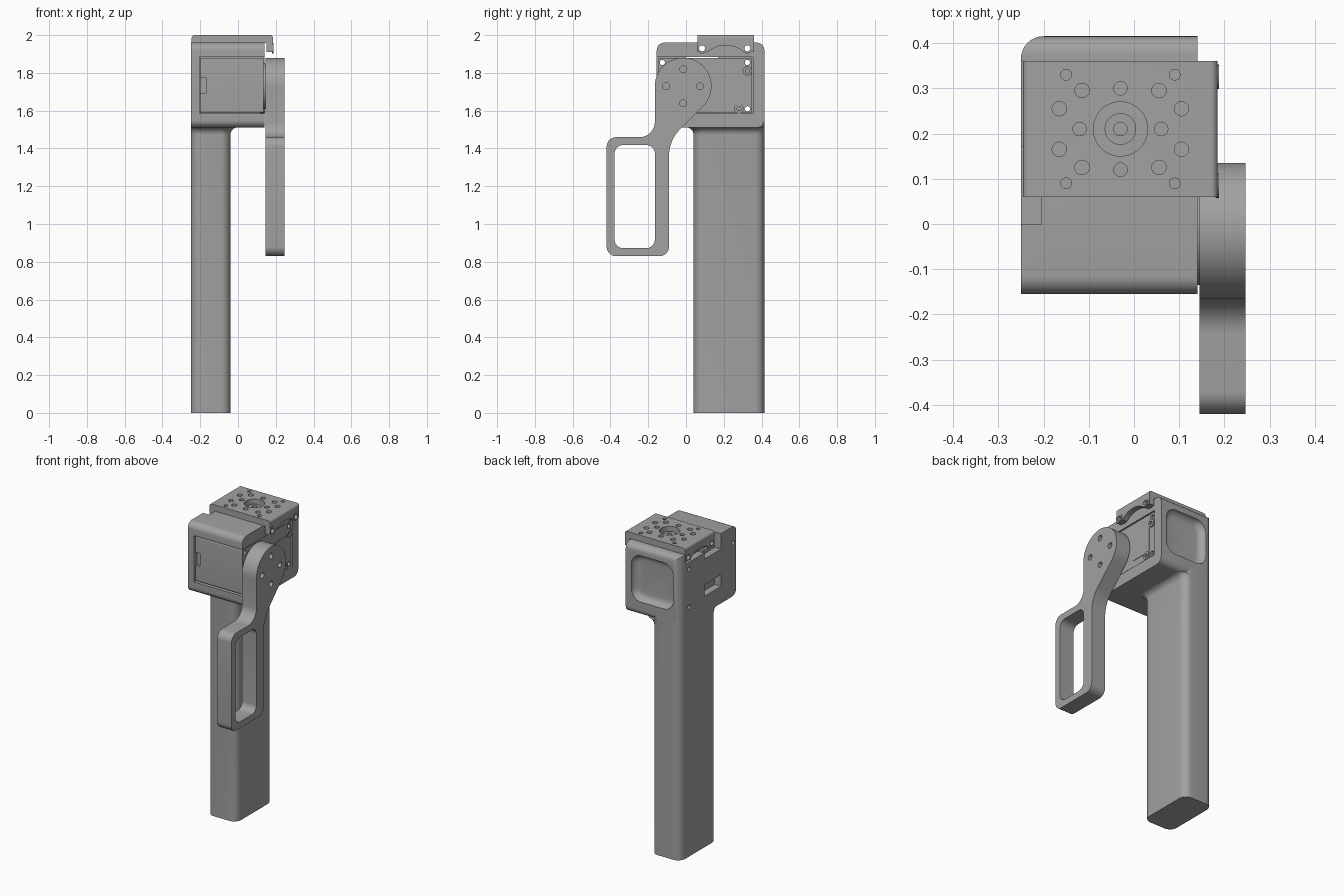
import bpy
import bmesh
from math import pi, sin, cos, tan, radians
from mathutils import Vector

if "Cube" in bpy.data.objects:
    bpy.data.objects.remove(bpy.data.objects["Cube"])

grey = bpy.data.materials.new("plain grey")
grey.use_nodes = True
grey.diffuse_color = (0.36, 0.36, 0.36, 1)
grey.node_tree.nodes["Principled BSDF"].inputs["Base Color"].default_value = (0.36, 0.36, 0.36, 1)


def fillet(corners, steps=8):
    """Round each (a, b, radius) corner of a polygon."""
    out = []
    for i, (a, b, r) in enumerate(corners):
        p = Vector((a, b))
        if r == 0:
            out.append(p)
            continue
        u = (Vector(corners[i - 1][:2]) - p).normalized()
        v = (Vector(corners[(i + 1) % len(corners)][:2]) - p).normalized()
        half = u.angle(v) / 2
        mid = (u + v).normalized()
        centre = p + mid * (r / sin(half))
        start = p + u * (r / tan(half)) - centre
        end = p + v * (r / tan(half)) - centre
        sweep = start.angle_signed(end)
        for k in range(steps + 1):
            t = -sweep * k / steps
            out.append(centre + Vector((start.x * cos(t) - start.y * sin(t),
                                        start.x * sin(t) + start.y * cos(t))))
    return out


def rect(a0, a1, b0, b1, r=0.0):
    return fillet([(a0, b0, r), (a1, b0, r), (a1, b1, r), (a0, b1, r)])


def circle(a, b, r, n=32):
    return [Vector((a + r * cos(2 * pi * k / n), b + r * sin(2 * pi * k / n))) for k in range(n)]


PLACE = {"x": lambda p, d: (d, p[0], p[1]),
         "y": lambda p, d: (p[0], d, p[1]),
         "z": lambda p, d: (p[0], p[1], d)}


def loft(name, axis, rings):
    """Skin a list of (profile, depth) rings along an axis."""
    bm = bmesh.new()
    loops = [[bm.verts.new(PLACE[axis](p, d)) for p in prof] for prof, d in rings]
    n = len(loops[0])
    for lo, hi in zip(loops, loops[1:]):
        for k in range(n):
            bm.faces.new((lo[k], lo[(k + 1) % n], hi[(k + 1) % n], hi[k]))
    bm.faces.new(loops[0])
    bm.faces.new(loops[-1])
    bmesh.ops.recalc_face_normals(bm, faces=bm.faces)
    mesh = bpy.data.meshes.new(name)
    bm.to_mesh(mesh)
    bm.free()
    mesh.materials.append(grey)
    ob = bpy.data.objects.new(name, mesh)
    bpy.context.collection.objects.link(ob)
    return ob


def prism(name, axis, profile, d0, d1):
    return loft(name, axis, [(profile, d0), (profile, d1)])


def combine(ob, tool, mode="DIFFERENCE"):
    mod = ob.modifiers.new("cut", "BOOLEAN")
    mod.operation, mod.solver, mod.object = mode, "EXACT", tool
    bpy.context.view_layer.objects.active = ob
    bpy.ops.object.modifier_apply(modifier=mod.name)
    bpy.data.objects.remove(tool)


def cut(ob, axis, profile, d0, d1):
    combine(ob, prism("cutter", axis, profile, d0, d1))


# Grip column, flaring into the underside of the head
def grip_ring(f):
    return rect(-0.25, -0.04 + f, 0.04 - f, 0.415, 0.05)


rings = [(grip_ring(0), 0)]
for k in range(9):
    t = k / 8 * pi / 2
    rings.append((grip_ring(0.04 * (1 - cos(t))), 1.472 + 0.04 * sin(t)))
rings += [(grip_ring(0), 1.513), (grip_ring(0), 1.55)]
loft("grip_column", "z", rings)

# Head housing with rounded edges
head = prism("head_housing", "x", rect(-0.155, 0.415, 1.51, 1.96, 0.04), -0.25, 0.14)
plan = fillet([(-0.25, -0.3, 0), (0.3, -0.3, 0), (0.3, 0.415, 0), (-0.25, 0.415, 0.05)])
combine(head, prism("cutter", "z", plan, 1.4, 2.1), "INTERSECT")
# Motor pocket, bracket notch and cable slots
cut(head, "x", rect(-0.2, 0.355, 1.585, 1.885), -0.205, 0.2)
cut(head, "x", rect(0.0, 0.36, 1.9, 2.1), -0.3, -0.205)
for z in (1.86, 1.62):
    cut(head, "x", rect(0.0, 0.17, z, z + 0.075), -0.3, -0.19)
# Thumb recess in the back
rings = [(rect(-0.2, 0.1, 1.6, 1.9, 0.07), 0.45)]
for k in range(7):
    t = k / 6 * pi / 2
    s = 0.045 * (1 - cos(t))
    rings.append((rect(-0.2 + s, 0.1 - s, 1.6 + s, 1.9 - s, 0.07 - s), 0.416 - 0.04 * sin(t)))
combine(head, loft("cutter", "y", rings))

# Motor in the pocket, with a tab slot in its front
motor = prism("motor_case", "x", rect(-0.147, 0.35, 1.59, 1.88, 0.008), -0.2, 0.135)
cut(motor, "y", rect(-0.21, -0.17, 1.69, 1.775), -0.2, -0.13)
prism("motor_cover", "x", rect(0.15, 0.3, 1.63, 1.8, 0.01), 0.134, 0.138)
prism("motor_horn", "x", circle(-0.015, 1.73, 0.12, 48), 0.13, 0.147)

# Bolt holes through the head and motor
for y, z in ((-0.125, 1.855), (0.325, 1.855), (0.325, 1.61)):
    for part in (head, motor):
        cut(part, "x", circle(y, z, 0.014, 16), -0.4, 0.4)
for y in (0.085, 0.325):
    cut(head, "x", circle(y, 1.93, 0.016, 16), -0.4, 0.4)

# Socket screws on the motor face
for i, (y, z) in enumerate(((0.325, 1.81), (0.28, 1.61))):
    screw = prism("motor_screw_%d" % (i + 1), "x", circle(y, z, 0.025, 24), 0.12, 0.144)
    cut(screw, "x", circle(y, z, 0.012, 6), 0.135, 0.2)

# Folded top bracket with arched side flanges
fold = fillet([(-0.245, 1.91, 0), (-0.245, 2.0, 0.015), (0.185, 2.0, 0.015), (0.185, 1.91, 0),
               (0.15, 1.91, 0), (0.15, 1.958, 0), (-0.21, 1.958, 0), (-0.21, 1.91, 0)])
bracket = prism("top_bracket", "y", fold, 0.06, 0.36)
cut(bracket, "x", circle(0.21, 1.8, 0.146, 64), -0.4, 0.4)
for y in (0.085, 0.335):
    cut(bracket, "x", circle(y - 0.01 * (y > 0.2), 1.93, 0.016, 16), -0.4, 0.4)
    ring = prism("flange_boss", "x", circle(y - 0.01 * (y > 0.2), 1.93, 0.027, 24), 0.18, 0.188)
    cut(ring, "x", circle(y - 0.01 * (y > 0.2), 1.93, 0.016, 16), 0.1, 0.3)
# Mounting hole pattern
cx, cy = -0.03, 0.21
cut(bracket, "z", circle(cx, cy, 0.06, 48), 1.9, 2.1)
holes = [(0.09, 0, 0.015), (-0.09, 0, 0.015), (0, 0.09, 0.015), (0, -0.09, 0.015)]
for sx in (-1, 1):
    for sy in (-1, 1):
        holes += [(sx * 0.085, sy * 0.085, 0.016), (sx * 0.135, sy * 0.045, 0.016),
                  (sx * 0.12, sy * 0.12, 0.012)]
for dx, dy, r in holes:
    cut(bracket, "z", circle(cx + dx, cy + dy, r, 20), 1.9, 2.1)
hub = prism("bracket_hub", "z", circle(cx, cy, 0.035, 32), 1.95, 1.98)
cut(hub, "z", circle(cx, cy, 0.015, 20), 1.965, 2.1)

# Trigger lever: round head, neck and finger loop
hy, hz, hr = -0.015, 1.73, 0.15
arc = [(hy + hr * cos(radians(a)), hz + hr * sin(radians(a)), 0) for a in range(-45, 186, 5)]
outline = [(-0.42, 0.83, 0.05), (-0.09, 0.83, 0.05), (-0.09, 1.443, 0.2)] + arc
outline += [(-0.165, 1.46, 0.08), (-0.42, 1.46, 0.05)]
lever = prism("trigger_lever", "x", fillet(outline), 0.145, 0.247)
cut(lever, "x", rect(-0.378, -0.165, 0.872, 1.418, 0.045), 0.1, 0.3)
for k in range(4):
    y, z = hy + 0.09 * cos(k * pi / 2), hz + 0.09 * sin(k * pi / 2)
    cut(lever, "x", circle(y, z, 0.018, 20), 0.1, 0.3)

# Smooth curved faces, keep edges crisp
bpy.ops.object.select_all(action="DESELECT")
for ob in bpy.context.collection.objects:
    if ob.type == "MESH":
        ob.select_set(True)
        bpy.context.view_layer.objects.active = ob
bpy.ops.object.shade_smooth_by_angle(angle=radians(30))
